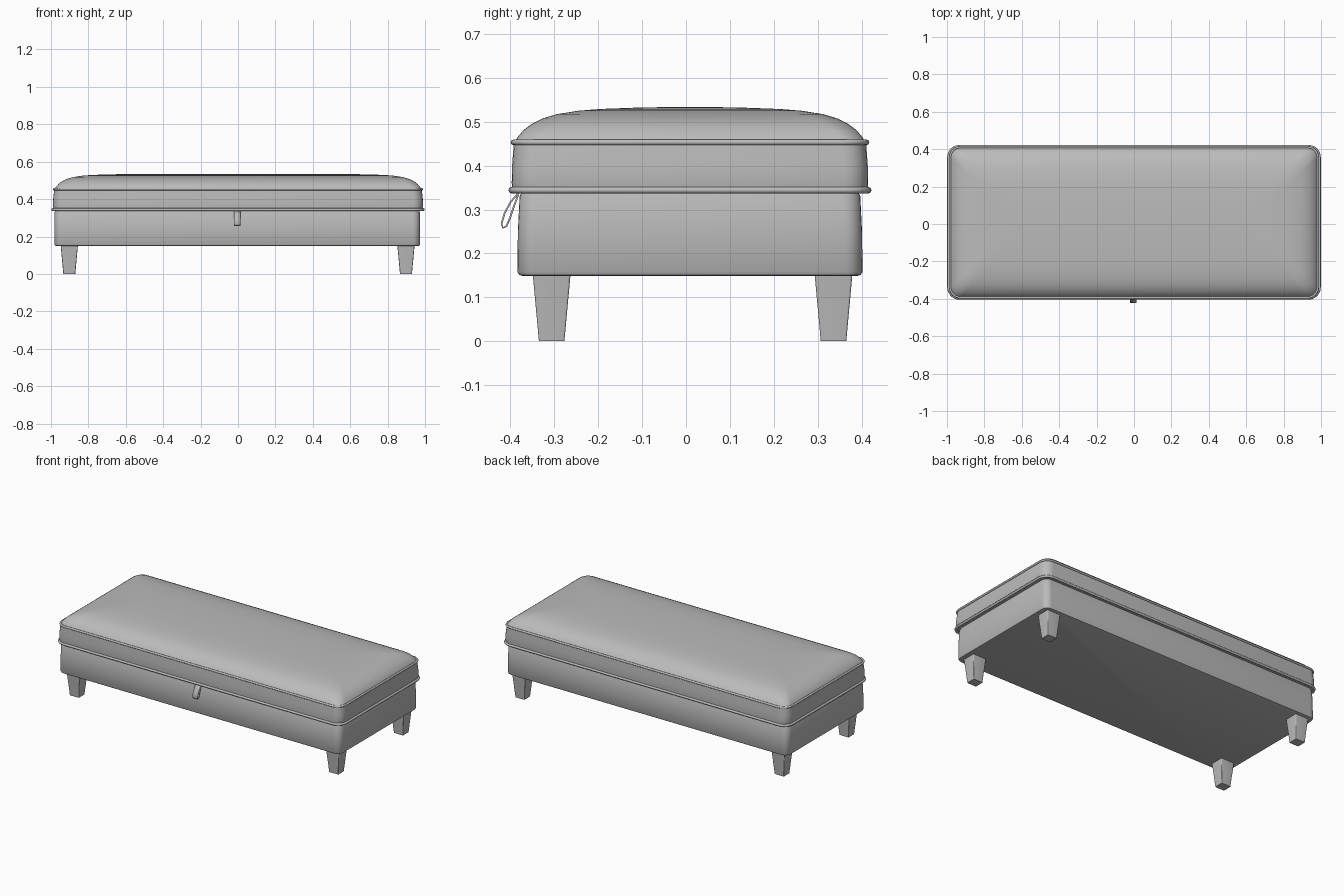
import bpy, bmesh
from math import cos, sin, pi, radians
from mathutils import Vector

cube = bpy.data.objects.get("Cube")
if cube:
    bpy.data.objects.remove(cube)

grey = bpy.data.materials.new("grey upholstery")
grey.use_nodes = True
GREY = (0.5, 0.5, 0.5, 1)
grey.diffuse_color = GREY
grey.node_tree.nodes["Principled BSDF"].inputs["Base Color"].default_value = GREY

CY = 0.009  # depth centre of the upholstery
HX, HY = 0.985, 0.404  # half size of the cushion


def finish(name, bm, angle=40):
    bmesh.ops.recalc_face_normals(bm, faces=bm.faces[:])
    mesh = bpy.data.meshes.new(name)
    bm.to_mesh(mesh)
    bm.free()
    mesh.materials.append(grey)
    ob = bpy.data.objects.new(name, mesh)
    bpy.context.collection.objects.link(ob)
    bpy.ops.object.select_all(action='DESELECT')
    ob.select_set(True)
    bpy.context.view_layer.objects.active = ob
    bpy.ops.object.shade_smooth_by_angle(angle=radians(angle))
    return ob


def rounded_rect(hx, hy, r, steps=6):
    """Outline points of a rounded rectangle, counter-clockwise."""
    pts = []
    for i, (sx, sy) in enumerate([(1, 1), (-1, 1), (-1, -1), (1, -1)]):
        for k in range(steps + 1):
            a = (i + k / steps) * pi / 2
            pts.append((sx * (hx - r) + r * cos(a), sy * (hy - r) + r * sin(a)))
    return pts


def loft(name, rings, centre, angle=40):
    """Skin a stack of (half x, half y, corner radius, z) rings and cap the ends."""
    bm = bmesh.new()
    loops = [[bm.verts.new((centre[0] + x, centre[1] + y, z))
              for x, y in rounded_rect(hx, hy, r)] for hx, hy, r, z in rings]
    n = len(loops[0])
    for a, b in zip(loops, loops[1:]):
        for i in range(n):
            j = (i + 1) % n
            bm.faces.new((a[i], a[j], b[j], b[i]))
    bm.faces.new(loops[0][::-1])
    bm.faces.new(loops[-1])
    return finish(name, bm, angle)


def piping(name, hx, hy, r, z, thick=0.0075, sides=8):
    """Round cord swept around a rounded rectangle."""
    bm = bmesh.new()
    loops = []
    for k in range(sides):
        a = 2 * pi * k / sides
        d = thick * cos(a)
        loops.append([bm.verts.new((x, y + CY, z + thick * sin(a)))
                      for x, y in rounded_rect(hx + d, hy + d, r + d)])
    n = len(loops[0])
    for k in range(sides):
        a, b = loops[k], loops[(k + 1) % sides]
        for i in range(n):
            j = (i + 1) % n
            bm.faces.new((a[i], a[j], b[j], b[i]))
    return finish(name, bm, 60)


# Storage base with softened lower edge
loft("base", [(0.966, 0.382, 0.03, 0.149), (0.974, 0.389, 0.036, 0.151),
              (0.978, 0.393, 0.04, 0.158), (0.978, 0.392, 0.04, 0.25),
              (0.976, 0.388, 0.04, 0.33), (0.97, 0.382, 0.036, 0.343)], (-0.004, CY))

# Cushion side band
loft("cushion_band", [(HX, HY, 0.055, 0.342), (HX + 0.004, HY + 0.002, 0.055, 0.36),
                      (HX + 0.003, HY + 0.001, 0.055, 0.4),
                      (HX - 0.003, HY - 0.003, 0.055, 0.455)], (0, CY))

# Domed cushion top: rings step inward as they rise
dome = [(0.004, 0.453), (0.012, 0.466), (0.025, 0.481), (0.045, 0.496), (0.07, 0.508),
        (0.1, 0.517), (0.15, 0.525), (0.2, 0.529), (0.28, 0.532), (0.36, 0.5335)]
loft("cushion_top", [(HX - d, HY - d, 0.055 - 0.06 * d, z) for d, z in dome], (0, CY))

# Welted seams
piping("lower_piping", HX + 0.006, HY + 0.002, 0.058, 0.344)
piping("upper_piping", HX - 0.002, HY - 0.002, 0.055, 0.453, 0.0065)

# Tapered legs
for side, sx in (("right", -1), ("left", 1)):
    for end, sy in (("front", -1), ("back", 1)):
        loft(f"{end}_{side}_leg",
             [(0.032, 0.029, 0.004, 0), (0.046, 0.043, 0.005, 0.152)],
             (sx * 0.9 - 0.002, 0.015 + sy * 0.321), 30)

# Pull tab: a folded strap hanging from the front seam
path = [Vector(p) for p in [(-0.382, 0.337), (-0.399, 0.318), (-0.413, 0.292), (-0.42, 0.268),
                            (-0.417, 0.258), (-0.409, 0.262), (-0.4, 0.283), (-0.391, 0.31),
                            (-0.382, 0.334)]]
bm = bmesh.new()
strips = [[bm.verts.new((x, p.x, p.y)) for p in path] for x in (-0.022, 0.013)]
for i in range(len(path) - 1):
    bm.faces.new((strips[0][i], strips[0][i + 1], strips[1][i + 1], strips[1][i]))
tab = finish("pull_tab", bm, 60)
solid = tab.modifiers.new("strap thickness", 'SOLIDIFY')
solid.thickness = 0.004
solid.offset = 0
